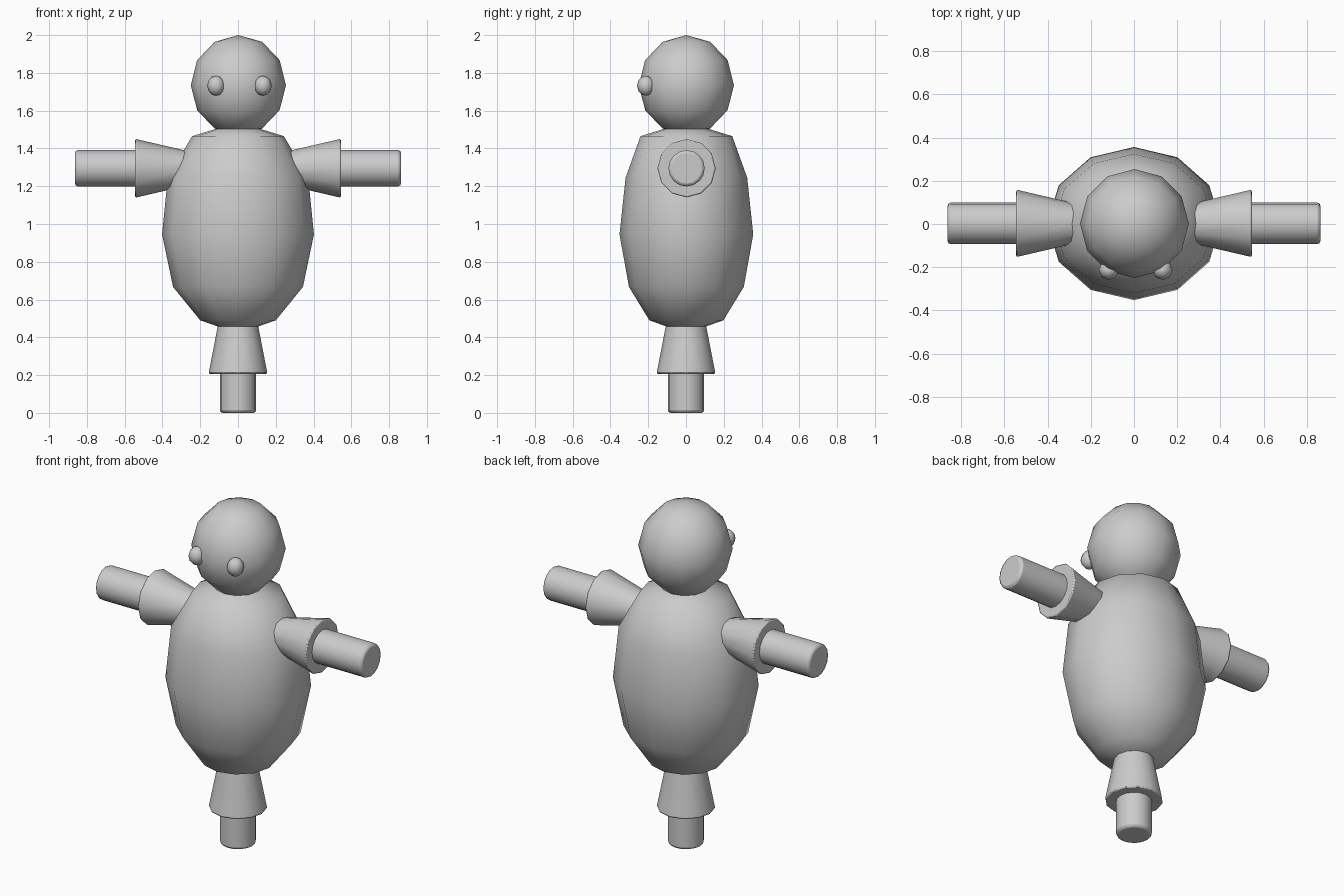
import bpy, bmesh, math
from mathutils import Matrix, Vector

if "Cube" in bpy.data.objects:
    bpy.data.objects.remove(bpy.data.objects["Cube"])

SEG = 12


def finish(bm, name, angle, bevel=0.0):
    bmesh.ops.recalc_face_normals(bm, faces=bm.faces)
    mesh = bpy.data.meshes.new(name)
    bm.to_mesh(mesh)
    bm.free()
    obj = bpy.data.objects.new(name, mesh)
    bpy.context.collection.objects.link(obj)
    if bevel:
        mod = obj.modifiers.new("bevel", 'BEVEL')
        mod.width, mod.segments = bevel, 2
        mod.limit_method, mod.angle_limit = 'ANGLE', math.radians(50)
    bpy.ops.object.select_all(action='DESELECT')
    obj.select_set(True)
    bpy.context.view_layer.objects.active = obj
    bpy.ops.object.shade_smooth_by_angle(angle=math.radians(angle))
    return obj


def ball(name, centre, size, seg, rings):
    bm = bmesh.new()
    bmesh.ops.create_uvsphere(bm, u_segments=seg, v_segments=rings, radius=1)
    bmesh.ops.transform(bm, verts=bm.verts,
                        matrix=Matrix.Translation(centre) @ Matrix.Diagonal((*size, 1)))
    return finish(bm, name, 80)


def tube(name, a, b, ra, rb, bevel, seg=SEG):
    # closed cone or cylinder running from point a to point b
    a, b = Vector(a), Vector(b)
    bm = bmesh.new()
    bmesh.ops.create_cone(bm, cap_ends=True, segments=seg, radius1=ra,
                          radius2=rb, depth=(b - a).length)
    rot = (b - a).to_track_quat('Z', 'Y').to_matrix().to_4x4()
    bmesh.ops.transform(bm, verts=bm.verts,
                        matrix=Matrix.Translation((a + b) / 2) @ rot)
    return finish(bm, name, 40, bevel)


# Body: oval rings (half width, half depth, height) closed by poles
rings = [(0.20, 0.196, 0.49), (0.344, 0.304, 0.667), (0.402, 0.354, 0.945),
         (0.372, 0.322, 1.245), (0.243, 0.243, 1.465)]
bm = bmesh.new()
loops = []
for rx, ry, z in rings:
    loops.append([bm.verts.new((rx * math.cos(math.tau * i / SEG),
                                ry * math.sin(math.tau * i / SEG) + 0.002, z))
                  for i in range(SEG)])
low, high = bm.verts.new((0, 0, 0.42)), bm.verts.new((0, 0, 1.54))
for i in range(SEG):
    j = (i + 1) % SEG
    for p, q in zip(loops, loops[1:]):
        bm.faces.new((p[i], p[j], q[j], q[i]))
    bm.faces.new((low, loops[0][j], loops[0][i]))
    bm.faces.new((high, loops[-1][i], loops[-1][j]))
finish(bm, "body", 80)

# Head and eyes
ball("head", (0.002, 0.002, 1.735), (0.252, 0.252, 0.265), SEG, 6)
for side, x in (("left", 0.132), ("right", -0.116)):
    ball("eye_" + side, (x, -0.212, 1.732), (0.047, 0.047, 0.053), 8, 6)

# Arms: flared sleeve and round limb
for side, s in (("left", 1), ("right", -1)):
    tube("sleeve_" + side, (s * 0.27, 0.003, 1.295), (s * 0.545, 0.003, 1.295),
         0.092, 0.156, 0.008)
    tube("arm_" + side, (s * 0.45, 0.003, 1.295), (s * 0.863, 0.003, 1.295),
         0.096, 0.096, 0.015, 16)

# Single leg: flared skirt and round peg
tube("leg_skirt", (0, 0, 0.48), (0, 0, 0.207), 0.103, 0.156, 0.008)
tube("leg_peg", (0, 0, 0.30), (0, 0, 0.0), 0.096, 0.096, 0.015, 16)
